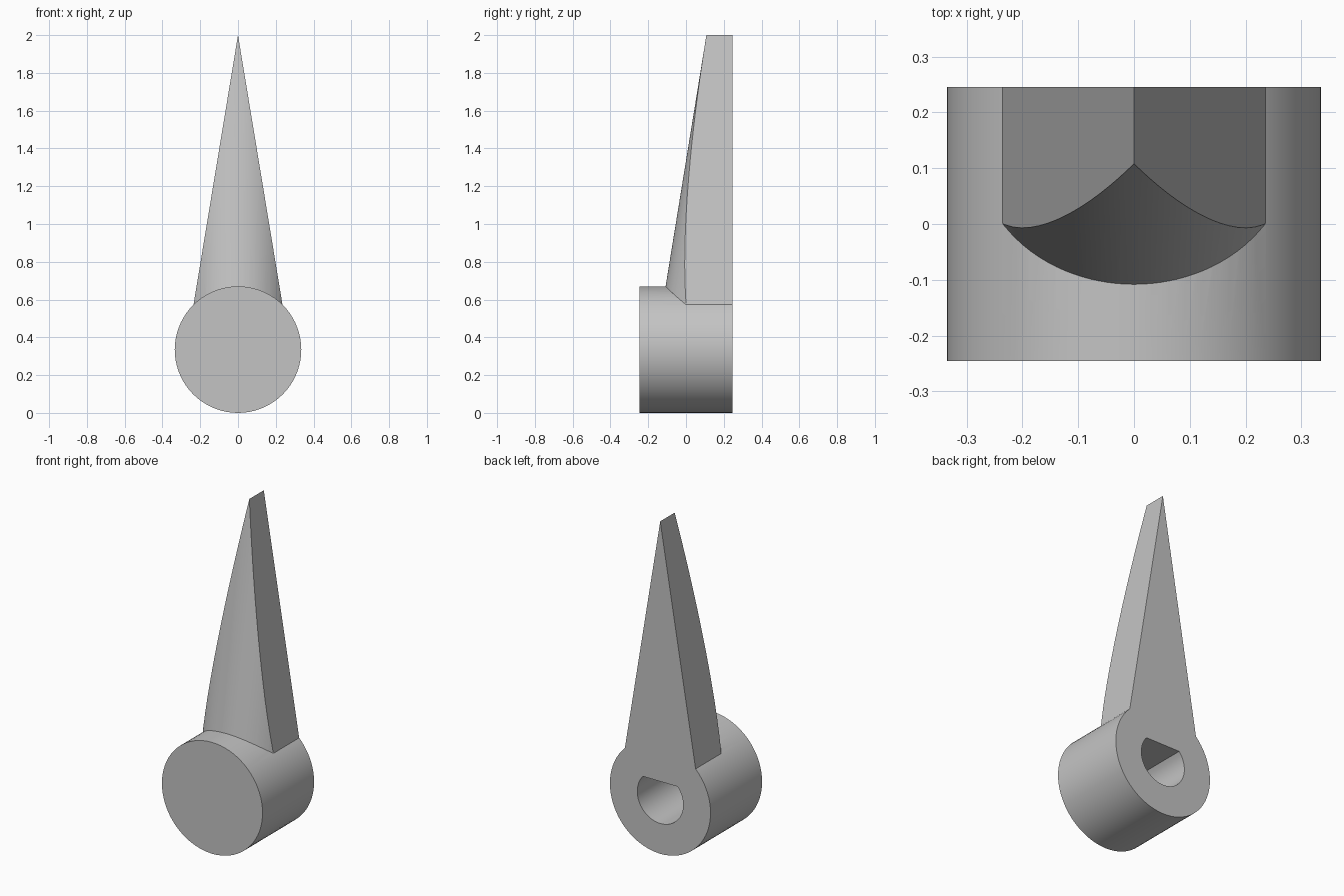
import bpy
import bmesh
from math import sin, cos, asin, pi, sqrt

if "Cube" in bpy.data.objects:
    bpy.data.objects.remove(bpy.data.objects["Cube"], do_unlink=True)

HUB_R, HUB_Z, BACK = 0.335, 0.335, 0.245
BORE_R, FLAT = 0.153, 0.10
BASE_Z, TIP_Z, SLOPE = 0.5, 2.0, 0.165   # pointer half width per unit below the tip
CROWN_R = 0.285                          # rounding of the pointer's front

grey = bpy.data.materials.new("light_grey")
grey.use_nodes = True
grey.diffuse_color = (0.55, 0.55, 0.55, 1)
grey.node_tree.nodes["Principled BSDF"].inputs["Base Color"].default_value = grey.diffuse_color


def finish(bm, name):
    bmesh.ops.recalc_face_normals(bm, faces=bm.faces)
    mesh = bpy.data.meshes.new(name)
    bm.to_mesh(mesh)
    bm.free()
    mesh.materials.append(grey)
    obj = bpy.data.objects.new(name, mesh)
    bpy.context.collection.objects.link(obj)
    return obj


def prism(name, outline, y0, y1):
    """Extrude an x-z outline along y."""
    bm = bmesh.new()
    face = bm.faces.new([bm.verts.new((x, y0, z)) for x, z in outline])
    moved = bmesh.ops.extrude_face_region(bm, geom=[face])["geom"]
    verts = [v for v in moved if isinstance(v, bmesh.types.BMVert)]
    bmesh.ops.translate(bm, verts=verts, vec=(0, y1 - y0, 0))
    return finish(bm, name)


def arc(r, start, end, n):
    return [(r * cos(start + (end - start) * i / n),
             HUB_Z + r * sin(start + (end - start) * i / n)) for i in range(n + 1)]


def front_y(x, z):
    """Front of the pointer: a leaning rounded surface."""
    return -0.108 + 0.1624 * (z - 0.67) + CROWN_R - sqrt(CROWN_R ** 2 - x * x)


def make_pointer(columns=32):
    bm = bmesh.new()
    half = SLOPE * (TIP_Z - BASE_Z)
    low, high = [], []
    for i in range(columns + 1):
        x = half * (2 * i / columns - 1)
        z = TIP_Z - abs(x) / SLOPE
        low.append(bm.verts.new((x, front_y(x, BASE_Z), BASE_Z)))
        end = i in (0, columns)
        high.append(low[-1] if end else bm.verts.new((x, front_y(x, z), z)))
    left, right, tip = [bm.verts.new(p) for p in
                        ((-half, BACK, BASE_Z), (half, BACK, BASE_Z), (0, BACK, TIP_Z))]
    # rounded front
    for i in range(columns):
        ring = [low[i], low[i + 1], high[i + 1], high[i]]
        bm.faces.new(list(dict.fromkeys(ring)))
    # flat flanks, back and base
    mid = columns // 2
    bm.faces.new(high[:mid + 1] + [tip, left])
    bm.faces.new(high[mid:] + [right, tip])
    bm.faces.new((left, tip, right))
    bm.faces.new(low + [right, left])
    return finish(bm, "pointer")


def combine(target, other, operation):
    mod = target.modifiers.new(operation.lower(), 'BOOLEAN')
    mod.operation, mod.solver, mod.object = operation, 'EXACT', other
    bpy.ops.object.modifier_apply(modifier=mod.name)
    bpy.data.objects.remove(other, do_unlink=True)


# round hub with the pointer joined on and a D-shaped shaft bore from behind
knob = prism("knob", arc(HUB_R, 0, 2 * pi, 72)[:-1], -BACK, BACK)
a = asin(FLAT / BORE_R)
bore = prism("shaft_bore", arc(BORE_R, pi - a, 2 * pi + a, 40), -0.15, BACK + 0.1)
pointer = make_pointer()

bpy.ops.object.select_all(action='DESELECT')
bpy.context.view_layer.objects.active = knob
knob.select_set(True)
combine(knob, pointer, 'UNION')
combine(knob, bore, 'DIFFERENCE')
bpy.ops.object.shade_smooth_by_angle(angle=pi / 7)
